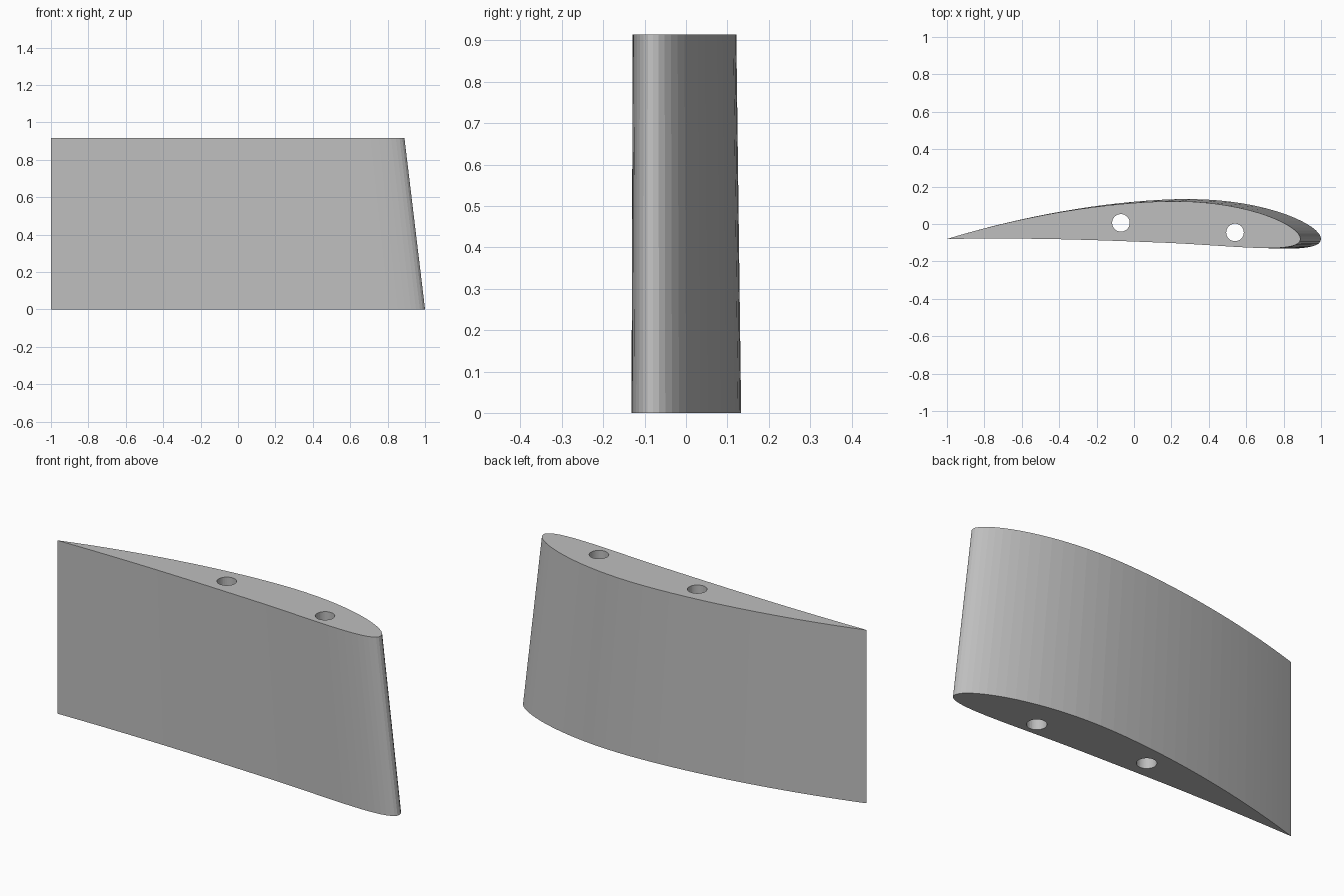
import bpy
import bmesh
import math

if "Cube" in bpy.data.objects:
    bpy.data.objects.remove(bpy.data.objects["Cube"], do_unlink=True)

HEIGHT = 0.915
CHORD_Y = -0.08
STEPS = 40

grey = bpy.data.materials.new("light grey")
grey.use_nodes = True
colour = (0.52, 0.52, 0.52, 1)
grey.diffuse_color = colour
grey.node_tree.nodes["Principled BSDF"].inputs["Base Color"].default_value = colour


def aerofoil(chord, thickness, camber=0.048, peak=0.4):
    """Cambered section, trailing edge fixed at x = -1, nose towards +x."""
    upper, lower = [], []
    for i in range(STEPS + 1):
        s = (1 - math.cos(math.pi * i / STEPS)) / 2
        half = 5 * thickness * (0.2969 * math.sqrt(s) - 0.126 * s - 0.3516 * s**2
                                + 0.2843 * s**3 - 0.1036 * s**4)
        if s < peak:
            mid = camber / peak**2 * (2 * peak * s - s * s)
        else:
            mid = camber / (1 - peak)**2 * (1 - 2 * peak + 2 * peak * s - s * s)
        x = -1 + chord * (1 - s)
        upper.append((x, CHORD_Y + chord * (mid + half)))
        lower.append((x, CHORD_Y + chord * (mid - half)))
    return upper + lower[-2:0:-1]


# Wing body lofted between the root and the shorter tip section
bm = bmesh.new()
root = [bm.verts.new((x, y, 0)) for x, y in aerofoil(2.0, 0.12)]
tip = [bm.verts.new((x, y, HEIGHT)) for x, y in aerofoil(1.89, 0.12)]
count = len(root)
for i in range(count):
    j = (i + 1) % count
    bm.faces.new((root[i], root[j], tip[j], tip[i]))
bm.faces.new(root)
bm.faces.new(tip)
bmesh.ops.recalc_face_normals(bm, faces=bm.faces)
mesh = bpy.data.meshes.new("wing_section")
bm.to_mesh(mesh)
bm.free()
mesh.materials.append(grey)
wing = bpy.data.objects.new("wing_section", mesh)
bpy.context.collection.objects.link(wing)

# Two spar holes through the whole span
for name, x, y in (("front_spar_hole", 0.54, -0.045), ("rear_spar_hole", -0.07, 0.006)):
    bpy.ops.mesh.primitive_cylinder_add(vertices=32, radius=0.047, depth=2,
                                        location=(x, y, HEIGHT / 2))
    cutter = bpy.context.object
    cutter.name = name
    cutter.data.materials.append(grey)
    cut = wing.modifiers.new(name, "BOOLEAN")
    cut.operation = "DIFFERENCE"
    cut.solver = "EXACT"
    cut.object = cutter
    bpy.context.view_layer.objects.active = wing
    bpy.ops.object.modifier_apply(modifier=name)
    bpy.data.objects.remove(cutter, do_unlink=True)
